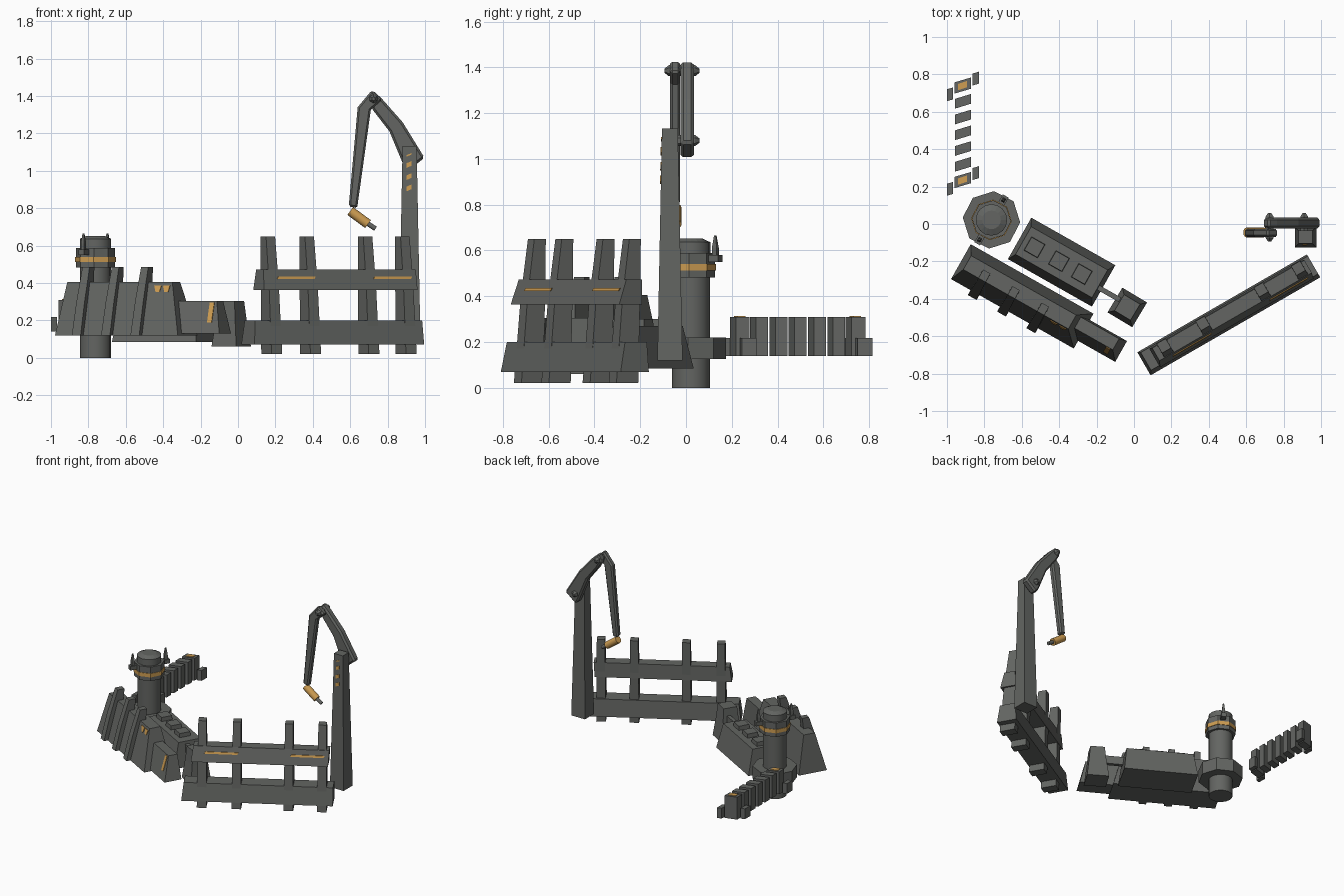
import bpy, bmesh, math
from mathutils import Matrix, Vector

if "Cube" in bpy.data.objects:
    bpy.data.objects.remove(bpy.data.objects["Cube"])


def material(name, col):
    m = bpy.data.materials.new(name)
    m.diffuse_color = (*col, 1)
    m.use_nodes = True
    m.node_tree.nodes["Principled BSDF"].inputs["Base Color"].default_value = m.diffuse_color
    return m


GREY = material("dark_grey", (0.125, 0.13, 0.122))
ORANGE = material("orange", (0.62, 0.34, 0.085))
WORLD = Matrix.Identity(4)


def frame(x, y, deg):
    return Matrix.Translation((x, y, 0)) @ Matrix.Rotation(math.radians(deg), 4, 'Z')


def finish(name, bm, mat, M=WORLD, bevel=0):
    bmesh.ops.recalc_face_normals(bm, faces=bm.faces)
    me = bpy.data.meshes.new(name)
    bm.to_mesh(me)
    bm.free()
    me.materials.append(mat)
    ob = bpy.data.objects.new(name, me)
    ob.matrix_world = M
    bpy.context.collection.objects.link(ob)
    if bevel:
        b = ob.modifiers.new("bevel", 'BEVEL')
        b.width, b.segments = bevel, 1
        b.limit_method, b.angle_limit = 'ANGLE', math.radians(50)
    return ob


def skin(name, rings, mat=GREY, M=WORLD, bevel=0):
    """Close a stack of equal-length point rings into a solid."""
    bm = bmesh.new()
    vs = [[bm.verts.new(p) for p in r] for r in rings]
    n = len(rings[0])
    for a, b in zip(vs, vs[1:]):
        for i in range(n):
            j = (i + 1) % n
            bm.faces.new((a[i], a[j], b[j], b[i]))
    bm.faces.new(vs[0])
    bm.faces.new(vs[-1])
    return finish(name, bm, mat, M, bevel)


def loft(name, M, sections, mat=GREY):
    """Rectangular sections (z, x0, x1, y0, y1)."""
    return skin(name, [[(a, c, z), (b, c, z), (b, d, z), (a, d, z)]
                       for z, a, b, c, d in sections], mat, M)


def plate(name, M, face, pts):
    """Thin orange plate on a sloped front face (z0, y0, z1, y1)."""
    z0, y0, z1, y1 = face
    y = lambda z: y0 + (z - z0) / (z1 - z0) * (y1 - y0)
    skin(name, [[(u, y(z) + o, z) for u, z in pts] for o in (-0.004, 0.003)], ORANGE, M)


def plan(name, pts, z0, z1, mat=GREY):
    skin(name, [[(x, y, z) for x, y in pts] for z in (z0, z1)], mat)


def side(name, pts, y0, y1, bevel):
    skin(name, [[(x, y, z) for x, z in pts] for y in (y0, y1)], GREY, bevel=bevel)


def rod(name, a, b, r1, r2=None, n=12, mat=GREY, spin=0):
    a, b = Vector(a), Vector(b)
    bm = bmesh.new()
    bmesh.ops.create_cone(bm, cap_ends=True, segments=n, radius1=r1,
                          radius2=r1 if r2 is None else r2, depth=(b - a).length)
    q = (b - a).to_track_quat('Z', 'Y').to_matrix().to_4x4()
    M = Matrix.Translation((a + b) / 2) @ q @ Matrix.Rotation(math.radians(spin), 4, 'Z')
    return finish(name, bm, mat, M)


# Right fence: two rails, four leaning posts, orange dashes
F = frame(0.5075, -0.484, 30)
loft("fence_lower_rail", F, [(0.07, -0.525, 0.522, -0.072, 0.07), (0.2, -0.51, 0.522, -0.05, 0.06)])
loft("fence_upper_rail", F, [(0.363, -0.46, 0.488, -0.06, 0.055), (0.472, -0.445, 0.495, -0.028, 0.05)])
for u in (-0.385, -0.145, 0.215, 0.445):
    loft("fence_post", F, [(0.02, u - 0.033, u + 0.033, -0.068, 0.042),
                           (0.4, u - 0.03, u + 0.03, -0.035, 0.053),
                           (0.65, u - 0.028, u + 0.028, 0.0, 0.058)])
for u in (-0.37, 0.225):
    plate("fence_dash", F, (0.363, -0.06, 0.472, -0.028),
          [(u, 0.422), (u + 0.23, 0.422), (u + 0.24, 0.436), (u + 0.01, 0.436)])

# Crane mast with hazard marks
loft("crane_mast", WORLD, [(0.12, 0.86, 0.975, -0.125, -0.015), (1.133, 0.88, 0.955, -0.105, -0.036)])
for z, h in ((0.89, 0.025), (0.95, 0.025), (1.015, 0.025), (1.075, 0.008)):
    plate("mast_mark", WORLD, (0.12, -0.125, 1.133, -0.105),
          [(0.9, z), (0.928, z + 0.012), (0.928, z + 0.012 + h), (0.9, z + h)])

# Crane arms, pins and tool
side("upper_arm", [(0.69, 1.38), (0.72, 1.43), (0.765, 1.39), (0.88, 1.26), (0.997, 1.07),
                   (0.91, 1.0), (0.885, 1.03), (0.81, 1.21), (0.725, 1.32)], -0.024, 0.034, 0.012)
side("forearm", [(0.64, 1.34), (0.715, 1.43), (0.772, 1.38), (0.71, 1.325),
                 (0.637, 0.8), (0.592, 0.81)], -0.07, -0.026, 0.01)
for x, z, y0, y1 in ((0.725, 1.385, -0.075, 0.04), (0.91, 1.08, -0.04, 0.04)):
    rod("arm_pin", (x, y0, z), (x, y1, z), 0.024, n=6)
    rod("pin_cap", (x, y1, z), (x, y1 + 0.018, z), 0.024, 0.01, n=6)
    rod("pin_cap", (x, y0, z), (x, y0 - 0.018, z), 0.024, 0.01, n=6)
rod("tool_body", (0.6, -0.045, 0.785), (0.695, -0.045, 0.715), 0.026, mat=ORANGE)
rod("tool_tip", (0.69, -0.045, 0.72), (0.735, -0.045, 0.69), 0.013)

# Round tower with octagonal collar and head
cx, cy = -0.762, 0.022


def stage(name, z0, z1, r, r2=None, n=16, mat=GREY, spin=0):
    return rod(name, (cx, cy, z0), (cx, cy, z1), r, r2, n, mat, spin)


stage("tower_column", 0, 0.5, 0.083)
stage("tower_collar", 0.125, 0.22, 0.154, n=8, spin=-5)
stage("tower_head", 0.482, 0.588, 0.105, n=8, spin=-5)
stage("tower_band", 0.512, 0.54, 0.109, n=8, mat=ORANGE, spin=-5)
stage("tower_cap", 0.588, 0.636, 0.084)
stage("tower_dome", 0.636, 0.652, 0.084, 0.05)
for s in (1, -1):
    A = Matrix.Translation((cx + s * 0.064, cy + s * 0.106, 0)) @ Matrix.Rotation(math.radians(-30), 4, 'Z')
    loft("antenna_clip", A, [(0.55, -0.018, 0.018, -0.025, 0.025), (0.58, -0.018, 0.018, -0.025, 0.025)])
    loft("antenna", A, [(0.57, -0.01, 0.01, -0.012, 0.012), (0.61, -0.01, 0.01, -0.012, 0.012),
                        (0.665, -0.004, 0.004, -0.004, 0.004)])

# Left armoured wall with ribs and lower end block
W = frame(-0.5975, -0.387, -29.5)
loft("wall", W, [(0.12, -0.377, 0.377, -0.107, 0.107), (0.405, -0.345, 0.3, -0.03, 0.055)])
loft("wall_end_block", W, [(0.13, 0.25, 0.605, -0.06, 0.068), (0.305, 0.25, 0.562, -0.01, 0.058)])
for u in (-0.23, -0.05, 0.13):
    loft("wall_rib", W, [(0.12, u - 0.027, u + 0.027, -0.137, -0.05),
                         (0.3, u - 0.025, u + 0.025, -0.09, 0.0),
                         (0.485, u - 0.022, u + 0.022, -0.03, 0.022)])
for u in (0.195, 0.248):
    plate("wall_mark", W, (0.12, -0.107, 0.405, -0.03),
          [(u + 0.012, 0.352), (u + 0.035, 0.352), (u + 0.043, 0.388), (u - 0.002, 0.388)])
plate("block_mark", W, (0.13, -0.06, 0.305, -0.01),
      [(0.522, 0.19), (0.55, 0.19), (0.55, 0.297), (0.522, 0.297)])

# Machine body with roof pads, link beam and pedestal
B = frame(-0.387, -0.204, -29.5)
loft("machine_body", B, [(0.085, -0.258, 0.258, -0.127, 0.127), (0.27, -0.235, 0.235, -0.085, 0.085)])
for u in (-0.165, -0.015, 0.125):
    loft("roof_pad", B, [(0.26, u - 0.043, u + 0.043, -0.045, 0.04), (0.3, u - 0.04, u + 0.04, -0.042, 0.037)])
loft("link_beam", B, [(0.19, 0.18, 0.4, -0.035, -0.008), (0.25, 0.18, 0.4, -0.035, -0.008)])
P = frame(-0.036, -0.446, -31)
loft("pedestal", P, [(z, -r, r, -r, r) for z, r in ((0.06, 0.077), (0.2, 0.06), (0.305, 0.05))])

# Slatted barrier at the back left
for i in range(7):
    y, end = 0.235 + i * 0.0842, i in (0, 6)
    x0, x1, h = (-0.96, -0.872, 0.03) if end else (-0.957, -0.872, 0.026)
    slant = lambda a, b, t, s: [(a, y - s - t), (b, y + s - t), (b, y + s + t), (a, y - s + t)]
    plan("slat", slant(x0, x1, h, 0.013), 0.14, 0.31)
    if end:
        plan("slat_mark", slant(-0.94, -0.892, 0.017, 0.008), 0.305, 0.314, ORANGE)
        for s, bx0, bx1 in ((-1, -1.0, -0.968), (1, -0.863, -0.83)):
            by = y + s * 0.032 + (s - 1) * 0.01
            plan("barrier_bracket", [(bx0, by - 0.032), (bx1, by - 0.022), (bx1, by + 0.042),
                                     (bx0, by + 0.032)], 0.14, 0.218)

# Soften only the round parts
for ob in bpy.context.scene.objects:
    ob.select_set(ob.name.startswith(("tower_column", "tower_cap", "tool_")))
bpy.context.view_layer.objects.active = bpy.data.objects["tower_column"]
bpy.ops.object.shade_smooth_by_angle(angle=math.radians(35))
